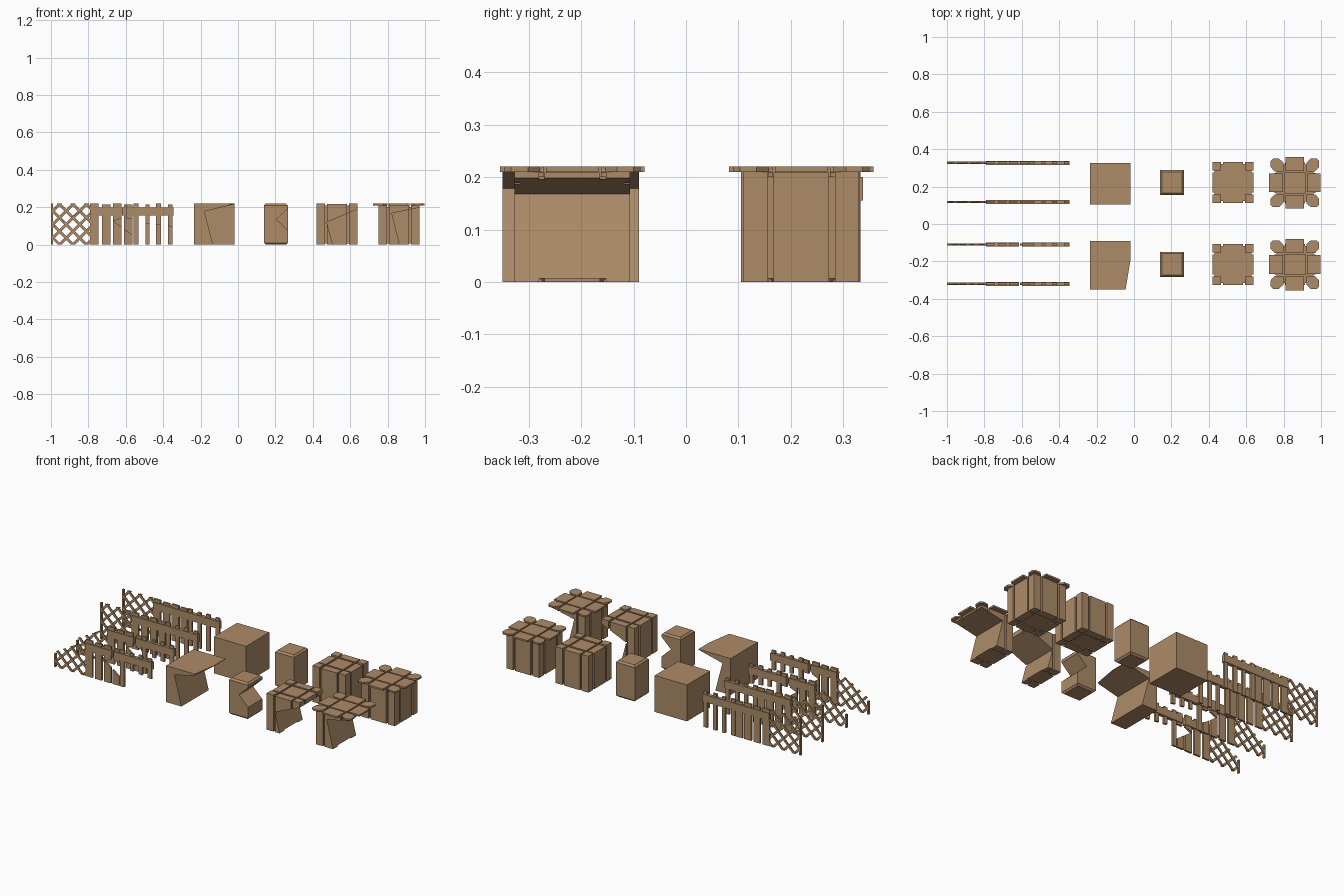
import bpy, bmesh
from mathutils import Vector

if "Cube" in bpy.data.objects:
    bpy.data.objects.remove(bpy.data.objects["Cube"])

wood = bpy.data.materials.new("wood")
wood.diffuse_color = (0.42, 0.26, 0.14, 1)
wood.use_nodes = True
wood.node_tree.nodes["Principled BSDF"].inputs["Base Color"].default_value = wood.diffuse_color


def prism(bm, pts, lo, hi, axis='z'):
    """Extrude a 2D outline: (x, y) along z, or (x, z) along y."""
    def p3(p, h):
        return (p[0], p[1], h) if axis == 'z' else (p[0], h, p[1])
    a = [bm.verts.new(p3(p, lo)) for p in pts]
    b = [bm.verts.new(p3(p, hi)) for p in pts]
    n = len(pts)
    faces = [bm.faces.new(a), bm.faces.new(b)]
    for i in range(n):
        j = (i + 1) % n
        faces.append(bm.faces.new((a[i], a[j], b[j], b[i])))
    bmesh.ops.recalc_face_normals(bm, faces=faces)


def box(bm, x0, x1, y0, y1, z0, z1):
    prism(bm, [(x0, y0), (x1, y0), (x1, y1), (x0, y1)], z0, z1)


def clip(bm, co, no):
    """Remove everything on the positive side and close the cut."""
    geom = bm.verts[:] + bm.edges[:] + bm.faces[:]
    r = bmesh.ops.bisect_plane(bm, geom=geom, dist=1e-6, plane_co=co,
                               plane_no=no, clear_outer=True)
    edges = [e for e in r['geom_cut'] if isinstance(e, bmesh.types.BMEdge)]
    if edges:
        bmesh.ops.holes_fill(bm, edges=edges, sides=0)


def make(name, bm, bites=(), y=0):
    """Create the object and subtract each broken-away (x, z) outline."""
    me = bpy.data.meshes.new(name)
    bm.to_mesh(me)
    bm.free()
    me.materials.append(wood)
    ob = bpy.data.objects.new(name, me)
    bpy.context.collection.objects.link(ob)
    for pts in bites:
        cb = bmesh.new()
        prism(cb, pts, y - 0.3, y + 0.3, 'y')
        cm = bpy.data.meshes.new("bite")
        cb.to_mesh(cm)
        cb.free()
        cut = bpy.data.objects.new("bite_cutter", cm)
        bpy.context.collection.objects.link(cut)
        cut.hide_render = True
        mod = ob.modifiers.new("bite", 'BOOLEAN')
        mod.operation, mod.solver, mod.object = 'DIFFERENCE', 'EXACT', cut
        bpy.context.view_layer.update()
        dg = bpy.context.evaluated_depsgraph_get()
        new = bpy.data.meshes.new_from_object(ob.evaluated_get(dg))
        ob.modifiers.clear()
        ob.data = new
        bpy.data.objects.remove(cut)
    return ob


def lattice(tag, y, broken):
    # crossed slats in two layers, trimmed to the panel
    x0, x1, h = -0.99, -0.79, 0.22
    for s in (1, -1):
        bm = bmesh.new()
        w = 0.010
        for k in range(-4, 9):
            c = (k + 0.5) * 0.072
            ends = [(x0 - 0.05, c + s * -0.05), (x1 + 0.05, c + s * (x1 - x0 + 0.05))]
            pts = [(x, z + d) for (x, z), d in zip(ends, (-w, -w))]
            pts += [(x, z + w) for x, z in reversed(ends)]
            yy = y + s * 0.003
            prism(bm, pts, yy - 0.003, yy + 0.003, 'y')
        clip(bm, (x0, 0, 0), (-1, 0, 0))
        clip(bm, (x1, 0, 0), (1, 0, 0))
        clip(bm, (0, 0, h), (0, 0, 1))
        clip(bm, (0, 0, 0), (0, 0, -1))
        if broken:
            clip(bm, (-1, 0, 0.09), Vector((-0.55, 0, 1)).normalized())
        make(f"{tag}_lattice_{'rising' if s > 0 else 'falling'}", bm)
    bm = bmesh.new()
    box(bm, -1, -0.99, y - 0.006, y + 0.006, 0, 0.08 if broken else h)
    make(f"{tag}_lattice_post", bm)


PICKETS = [(-.79, -.745), (-.727, -.683), (-.668, -.622), (-.61, -.565),
           (-.56, -.533), (-.495, -.473), (-.438, -.413), (-.375, -.35)]


def fence(tag, y, broken):
    lattice(tag, y, broken)
    bites = []
    if broken:
        bites = [[(-.66, .13), (-.60, .24), (-.615, .24), (-.645, .16), (-.63, .14)],
                 [(-.665, .125), (-.618, .145), (-.61, .25), (-.60, .25), (-.60, .14),
                  (-.562, .14), (-.562, .05)],
                 [(-.52, .115), (-.33, .095), (-.33, -.02), (-.52, -.02)]][1:]
    bm = bmesh.new()
    for i, (a, b) in enumerate(PICKETS):
        box(bm, a, b, y - 0.006, y + 0.006, 0, 0.22 - 0.004 * (i % 2))
    make(f"{tag}_pickets", bm, bites, y)
    bm = bmesh.new()
    box(bm, -0.79, -0.345, y - 0.0105, y + 0.0105, 0.155, 0.2)
    make(f"{tag}_rail", bm, bites, y)


for tag, y, broken in (("back_fence", .327, 0), ("second_fence", .118, 0),
                       ("broken_fence", -.11, 1), ("front_broken_fence", -.32, 1)):
    fence(tag, y, broken)

# plain large blocks
bm = bmesh.new()
box(bm, -.235, -.02, .105, .327, 0, .22)
make("large_block", bm)
bm = bmesh.new()
prism(bm, [(-.235, -.35), (-.045, -.35), (-.02, -.20), (-.02, -.09), (-.235, -.09)], 0, .22)
make("broken_large_block", bm,
     [[(-.18, .178), (.03, .228), (.03, -.03), (-.125, -.03)]], -.22)


def small_block(name, cy, bites=()):
    bm = bmesh.new()
    r = bmesh.ops.create_cube(bm, size=1)
    bmesh.ops.scale(bm, vec=(.127, .134, .22), verts=r['verts'])
    bmesh.ops.translate(bm, vec=(.203, cy, .11), verts=r['verts'])
    caps = [e for e in bm.edges if abs(e.verts[0].co.z - e.verts[1].co.z) < 1e-5]
    bmesh.ops.bevel(bm, geom=caps, offset=.01, segments=1, affect='EDGES')
    make(name, bm, bites, cy)


small_block("small_block", .222)
small_block("broken_small_block", -.216,
            [[(.205, .135), (.30, .225), (.30, .045)]])


def crate(name, cx, cy, lid, bites=()):
    # inner body
    top = .212 if lid else .22
    bm = bmesh.new()
    box(bm, cx - .099, cx + .099, cy - .099, cy + .099, .006, top - .011)
    make(name + "_core", bm, bites, cy)
    # corner posts, side boards and the middle panel
    bm = bmesh.new()
    g = ((-.11, -.064), (-.053, .053), (.064, .11))
    for i, (a, b) in enumerate(g):
        for j, (c, d) in enumerate(g):
            mid = i == 1 and j == 1
            if mid and lid:
                continue
            box(bm, cx + a, cx + b, cy + c, cy + d, .005 if mid else 0,
                top - .003 if mid or (i + j) % 2 else top)
    make(name + "_boards", bm, bites, cy)
    if not lid:
        return
    # overhanging lid with four tabs and four chamfered corners
    bm = bmesh.new()
    box(bm, cx - .056, cx + .056, cy - .056, cy + .056, .2, .22)
    for s in (-1, 1):
        x = sorted((cx + s * .064, cx + s * .138))
        box(bm, *x, cy - .05, cy + .05, .21, .22)
        v = sorted((cy + s * .064, cy + s * .138))
        box(bm, cx - .05, cx + .05, *v, .21, .22)
        for t in (-1, 1):
            pts = [(.062, .062), (.108, .062), (.13, .085), (.13, .117),
                   (.117, .13), (.085, .13), (.062, .108)]
            prism(bm, [(cx + s * a, cy + t * b) for a, b in pts], .21, .22)
    make(name + "_lid", bm, bites, cy)


crate("crate", .53, .222, False)
crate("lidded_crate", .86, .22, True)
crate("broken_crate", .53, -.217, False,
      [[(.475, .12), (.68, .207), (.68, -.03), (.515, -.03)]])
crate("broken_lidded_crate", .86, -.217, True,
      [[(.822, .168), (1.03, .21), (1.03, -.03), (.872, -.03)]])
